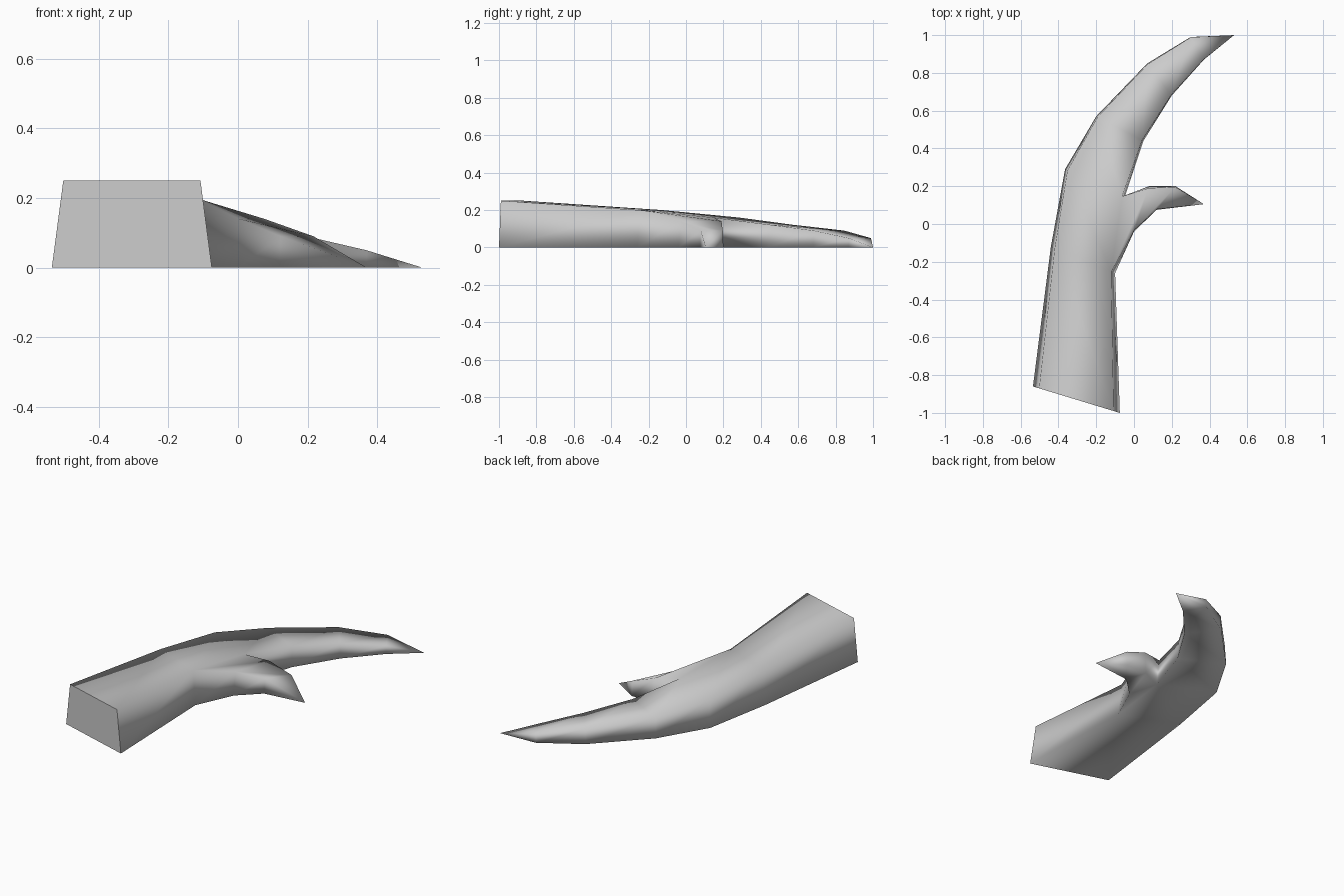
import bpy, bmesh
from mathutils import Vector

cube = bpy.data.objects.get("Cube")
if cube:
    bpy.data.objects.remove(cube, do_unlink=True)

grey = bpy.data.materials.new("plain grey")
grey.use_nodes = True
colour = (0.6, 0.6, 0.6, 1)
grey.diffuse_color = colour
grey.node_tree.nodes["Principled BSDF"].inputs["Base Color"].default_value = colour

bm = bmesh.new()


def ring(left, right, height):
    """Trapezoid section: two floor corners, two inset top corners."""
    a, b = Vector((*left, 0)), Vector((*right, 0))
    inset = (b - a).normalized() * 0.55 * height ** 2
    up = Vector((0, 0, height))
    return [bm.verts.new(p) for p in (a, b, b - inset + up, a + inset + up)]


def bridge(r0, r1, skip=()):
    for i in range(4):
        if i not in skip:
            j = (i + 1) % 4
            bm.faces.new((r0[i], r0[j], r1[j], r1[i]))


def point(r, tip):
    v = bm.verts.new(tip)
    for i in range(4):
        bm.faces.new((r[i], r[(i + 1) % 4], v))


# Main curved limb: left corner, right corner, height
main = [ring(*s) for s in (
    ((-0.535, -0.86), (-0.075, -1.0), 0.25),
    ((-0.44, -0.12), (-0.10, -0.26), 0.20),
    ((-0.365, 0.29), (-0.05, 0.14), 0.16),
    ((-0.20, 0.57), (0.05, 0.44), 0.122),
    ((0.07, 0.85), (0.20, 0.68), 0.09),
    ((0.30, 0.99), (0.37, 0.87), 0.05))]
for k in range(len(main) - 1):
    bridge(main[k], main[k + 1], skip=(1,) if k == 1 else ())
point(main[-1], (0.53, 1.0, 0))
cap = bm.faces.new(main[0])

# Side spur grows out of the gap left in the right wall
lo, hi = main[1], main[2]
spur = [[hi[1], lo[1], lo[2], hi[2]],
        ring((0.08, 0.20), (0.0, -0.04), 0.14),
        ring((0.22, 0.20), (0.12, 0.075), 0.09)]
bridge(spur[0], spur[1])
bridge(spur[1], spur[2])
point(spur[2], (0.37, 0.105, 0))

# Smooth everywhere except around the cut end
bmesh.ops.recalc_face_normals(bm, faces=bm.faces)
for f in bm.faces:
    f.smooth = True
cap.smooth = False
for e in cap.edges:
    e.smooth = False

mesh = bpy.data.meshes.new("forked_limb")
bm.to_mesh(mesh)
bm.free()
mesh.materials.append(grey)
limb = bpy.data.objects.new("forked_limb", mesh)
bpy.context.collection.objects.link(limb)
